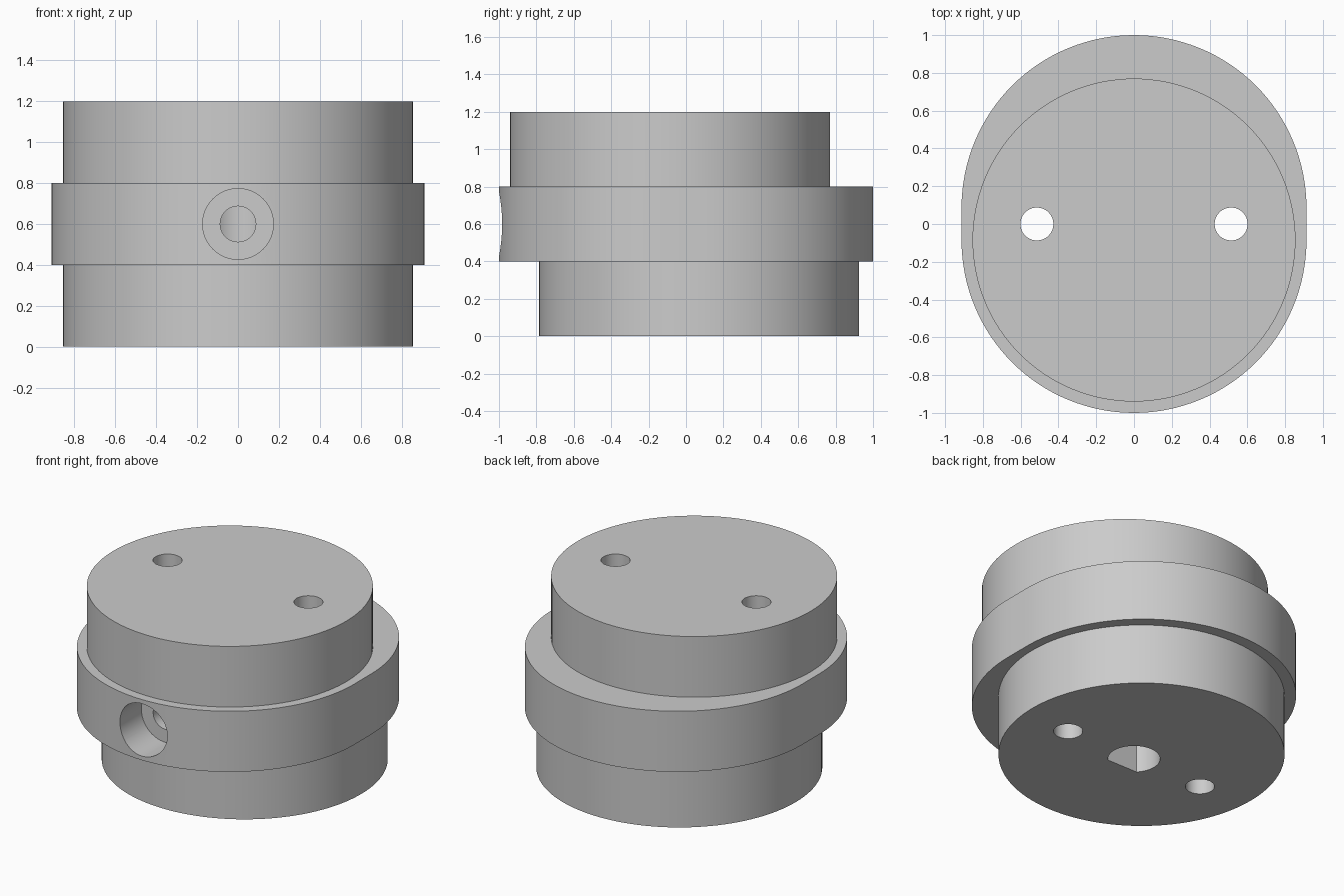
import bpy, bmesh
from math import pi, sin, cos, asin
from mathutils import Matrix, Vector

cube = bpy.data.objects.get("Cube")
if cube:
    bpy.data.objects.remove(cube, do_unlink=True)

# single grey metal
grey = bpy.data.materials.new("grey_metal")
grey.use_nodes = True
colour = (0.6, 0.6, 0.6, 1)
grey.diffuse_color = colour
grey.node_tree.nodes["Principled BSDF"].inputs["Base Color"].default_value = colour


def arc(r, start, end, n, x=0, y=0):
    return [(x + r * cos(start + (end - start) * i / n),
             y + r * sin(start + (end - start) * i / n)) for i in range(n + 1)]


def circle(r, x=0, y=0, n=128):
    return arc(r, 0, 2 * pi, n, x, y)[:-1]


def prism(name, outline, low, high, matrix=Matrix()):
    """Extrude a flat outline from low to high along its local z."""
    bm = bmesh.new()
    face = bm.faces.new([bm.verts.new((x, y, low)) for x, y in outline])
    out = bmesh.ops.extrude_face_region(bm, geom=[face])
    top = [v for v in out["geom"] if isinstance(v, bmesh.types.BMVert)]
    bmesh.ops.translate(bm, verts=top, vec=Vector((0, 0, high - low)))
    bmesh.ops.transform(bm, matrix=matrix, verts=bm.verts)
    bmesh.ops.recalc_face_normals(bm, faces=bm.faces)
    mesh = bpy.data.meshes.new(name)
    bm.to_mesh(mesh)
    bm.free()
    mesh.materials.append(grey)
    obj = bpy.data.objects.new(name, mesh)
    bpy.context.collection.objects.link(obj)
    return obj


def combine(body, tool, operation):
    tool.hide_render = True
    mod = body.modifiers.new(tool.name, 'BOOLEAN')
    mod.operation = operation
    mod.solver = 'EXACT'
    mod.object = tool
    bpy.context.view_layer.objects.active = body
    bpy.ops.object.modifier_apply(modifier=mod.name)
    bpy.data.objects.remove(tool, do_unlink=True)


# oblong flange with the two offset round bosses
offset, flange_r, boss_r = 0.087, 0.913, 0.855
oblong = arc(flange_r, 0, pi, 64, y=offset) + arc(flange_r, pi, 2 * pi, 64, y=-offset)
body = prism("eccentric_hub", oblong, 0.4, 0.8)
combine(body, prism("upper_boss", circle(boss_r, y=-0.085), 0.6, 1.2), 'UNION')
combine(body, prism("lower_boss", circle(boss_r, y=0.07), 0, 0.6), 'UNION')

# two bolt holes right through
for side in (-1, 1):
    combine(body, prism("bolt_hole", circle(0.087, x=0.514 * side, n=64), -0.1, 1.3),
            'DIFFERENCE')

# blind D-shaped shaft socket from below, flat towards the front
shaft_r, flat = 0.156, 0.11
a = asin(flat / shaft_r)
combine(body, prism("shaft_socket", arc(shaft_r, -a, pi + a, 64), -0.1, 0.8), 'DIFFERENCE')

# counterbored set screw hole from the front to the socket
forward = Matrix.Translation((0, 0, 0.6)) @ Matrix.Rotation(pi / 2, 4, 'X')
combine(body, prism("counterbore", circle(0.173, n=64), 0.76, 1.2, forward), 'DIFFERENCE')
combine(body, prism("screw_hole", circle(0.087, n=64), 0, 0.9, forward), 'DIFFERENCE')

bpy.ops.object.select_all(action='DESELECT')
body.select_set(True)
bpy.context.view_layer.objects.active = body
bpy.ops.object.shade_smooth_by_angle(angle=pi / 6)
